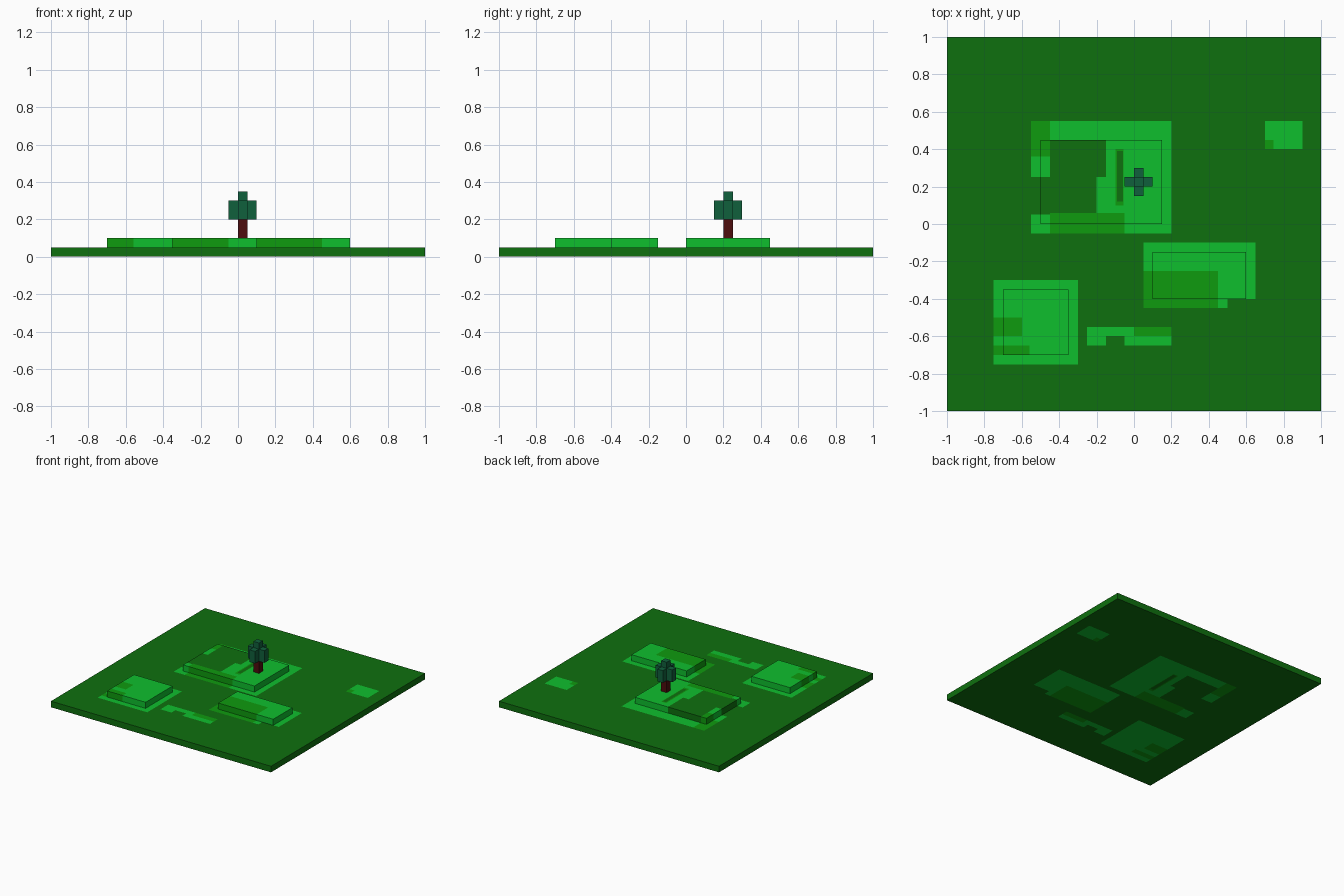
import bpy, bmesh

old = bpy.data.objects.get("Cube")
if old:
    bpy.data.objects.remove(old, do_unlink=True)


def material(name, rgb):
    m = bpy.data.materials.new(name)
    m.use_nodes = True
    m.diffuse_color = (*rgb, 1)
    m.node_tree.nodes["Principled BSDF"].inputs["Base Color"].default_value = (*rgb, 1)
    return m


grass = [material("dark grass", (0.0045, 0.160, 0.0045)),
         material("mid grass", (0.0045, 0.328, 0.0045)),
         material("bright grass", (0.0045, 0.520, 0.027))]
bark = material("bark", (0.075, 0.004, 0.004))
leaf = material("leaf", (0.005, 0.117, 0.045))
DARK, MID, BRIGHT = 0, 1, 2

# Grass patches (colour, x0, x1, y0, y1); later ones paint over earlier ones
patches = [
    # patch around the large terrace
    (BRIGHT, -0.55, 0.20, -0.05, 0.55),
    (DARK, -0.45, -0.15, 0.06, 0.45),
    (DARK, -0.55, -0.45, 0.05, 0.25),
    (BRIGHT, -0.20, -0.15, 0.06, 0.25),
    (MID, -0.55, -0.45, 0.36, 0.55),
    (MID, -0.45, -0.05, -0.05, 0.06),
    (MID, -0.10, -0.055, 0.10, 0.40),
    (DARK, -0.09, -0.06, 0.12, 0.39),
    # patch around the right terrace
    (BRIGHT, 0.05, 0.65, -0.40, -0.10),
    (BRIGHT, 0.45, 0.50, -0.45, -0.40),
    (MID, 0.05, 0.45, -0.45, -0.25),
    # patch around the left terrace
    (BRIGHT, -0.75, -0.30, -0.75, -0.30),
    (MID, -0.75, -0.60, -0.60, -0.50),
    (MID, -0.75, -0.56, -0.70, -0.65),
    # flat strip near the front
    (BRIGHT, -0.25, 0.20, -0.65, -0.55),
    (DARK, -0.15, -0.05, -0.65, -0.60),
    (MID, 0.00, 0.20, -0.60, -0.55),
    # small flat patch near the back corner
    (BRIGHT, 0.70, 0.90, 0.40, 0.55),
    (MID, 0.70, 0.745, 0.40, 0.45),
]


def grass_at(x, y):
    colour, e = DARK, 0.001
    for c, x0, x1, y0, y1 in patches:
        if x0 - e < x < x1 + e and y0 - e < y < y1 + e:
            colour = c
    return colour


def add_box(bm, x0, x1, y0, y1, z0, z1):
    verts = bmesh.ops.create_cube(bm, size=1)["verts"]
    for v in verts:
        v.co = (x0 if v.co.x < 0 else x1, y0 if v.co.y < 0 else y1, z0 if v.co.z < 0 else z1)


def finish(name, bm, mats):
    mesh = bpy.data.meshes.new(name)
    bm.to_mesh(mesh)
    bm.free()
    for m in mats:
        mesh.materials.append(m)
    ob = bpy.data.objects.new(name, mesh)
    bpy.context.collection.objects.link(ob)
    return ob


# Grassy block, cut along the patch edges and coloured by position
def grass_block(name, *size, open_bottom=False):
    bm = bmesh.new()
    add_box(bm, *size)
    for axis in (0, 1):
        lo, hi = size[2 * axis], size[2 * axis + 1]
        for cut in sorted({p[k + 2 * axis] for p in patches for k in (1, 2)}):
            if lo + 0.001 < cut < hi - 0.001:
                co, no = [0, 0, 0], [0, 0, 0]
                co[axis], no[axis] = cut, 1
                bmesh.ops.bisect_plane(bm, geom=bm.verts[:] + bm.edges[:] + bm.faces[:],
                                       dist=1e-5, plane_co=co, plane_no=no)
    bm.normal_update()
    if open_bottom:
        down = [f for f in bm.faces if f.normal.z < -0.5]
        bmesh.ops.delete(bm, geom=down, context="FACES")
    for f in bm.faces:
        c = f.calc_center_median()
        f.material_index = grass_at(c.x, c.y)
    return finish(name, bm, grass)


# Ground slab and three raised terraces
grass_block("ground", -1, 1, -1, 1, 0, 0.05)
grass_block("large_terrace", -0.5, 0.15, 0, 0.45, 0.05, 0.1, open_bottom=True)
grass_block("right_terrace", 0.1, 0.6, -0.4, -0.15, 0.05, 0.1, open_bottom=True)
grass_block("left_terrace", -0.7, -0.35, -0.7, -0.35, 0.05, 0.1, open_bottom=True)

# Tree trunk
bm = bmesh.new()
add_box(bm, 0, 0.05, 0.2, 0.25, 0.1, 0.2)
finish("tree_trunk", bm, [bark])

# Tree crown: tall middle block with four arms
bm = bmesh.new()
add_box(bm, 0, 0.05, 0.2, 0.25, 0.2, 0.35)
for dx, dy in ((-0.05, 0), (0.05, 0), (0, -0.05), (0, 0.05)):
    add_box(bm, dx, 0.05 + dx, 0.2 + dy, 0.25 + dy, 0.2, 0.3)
finish("tree_crown", bm, [leaf])
